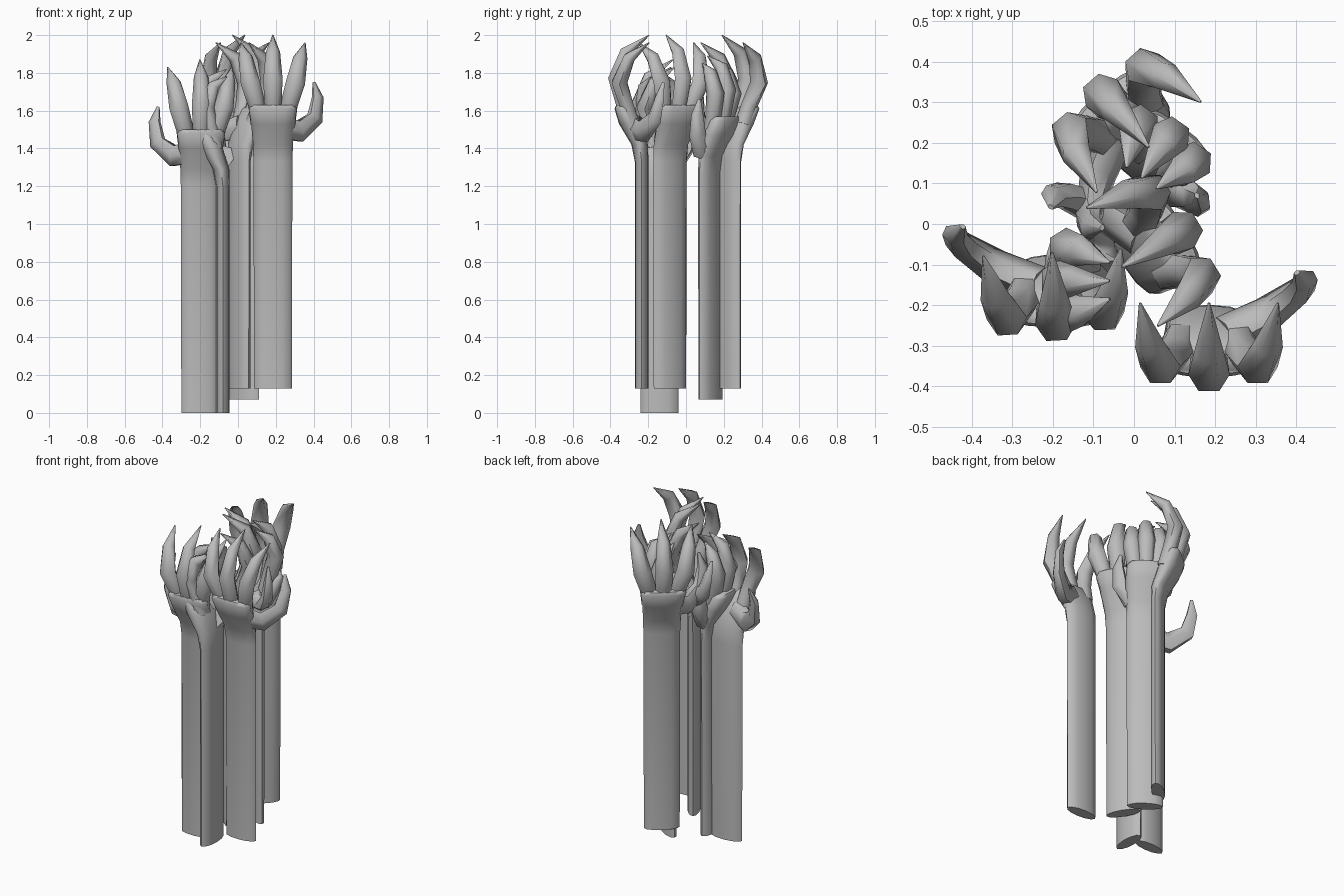
import bpy
import bmesh
from math import cos, sin, pi, radians, copysign
from mathutils import Vector, Matrix

cube = bpy.data.objects.get("Cube")
if cube:
    bpy.data.objects.remove(cube, do_unlink=True)

# Single grey material
grey = bpy.data.materials.new("plain grey")
grey.use_nodes = True
GREY = (0.5, 0.5, 0.5, 1)
grey.diffuse_color = GREY
grey.node_tree.nodes["Principled BSDF"].inputs["Base Color"].default_value = GREY


def skin(bm, rings):
    """Bridge rings of points into a closed tube."""
    loops = [[bm.verts.new(p) for p in ring] for ring in rings]
    n = len(loops[0])
    for a, b in zip(loops, loops[1:]):
        for i in range(n):
            j = (i + 1) % n
            bm.faces.new((a[i], a[j], b[j], b[i]))
    bm.faces.new(loops[0][::-1])
    bm.faces.new(loops[-1])


def lens(y, z, half_width, half_depth, power=1.0, n=6):
    """Flat almond cross-section; a lower power makes it boxier."""
    ring = []
    for i in range(2 * n):
        a = pi * i / n
        s = copysign(abs(sin(a)) ** power, sin(a))
        ring.append(Vector((half_width * cos(a), y + half_depth * s, z)))
    return ring


def claw(bm, points, radii, side, depth, sides=6):
    """Tapered digit that follows a bent path."""
    pts = [Vector(p) for p in points]
    rings = []
    for i, p in enumerate(pts):
        t = (pts[min(i + 1, len(pts) - 1)] - pts[max(i - 1, 0)]).normalized()
        u = (side - t * side.dot(t)).normalized()
        v = t.cross(u) * depth
        rings.append([p + (u * cos(2 * pi * k / sides) + v * sin(2 * pi * k / sides)) * radii[i]
                      for k in range(sides)])
    skin(bm, rings)


# Shared digit shapes: (y, z) along the finger, thickness, sideways fan
FINGER = [(-0.07, 1.40), (-0.10, 1.51), (-0.137, 1.64), (-0.085, 1.78), (0.04, 1.87)]
CLOSED_FINGER = [(-0.06, 1.40), (-0.08, 1.51), (-0.107, 1.64), (-0.07, 1.76), (0.02, 1.82)]
FINGER_R = [0.048, 0.046, 0.051, 0.038, 0.003]
OPEN_FAN = [0.07, 0.085, 0.12, 0.145, 0.17]
CLOSED_FAN = [0.05, 0.06, 0.08, 0.075, 0.045]
THUMB = [(0.04, -0.04, 1.385), (0.14, 0.01, 1.36), (0.222, 0.07, 1.43),
         (0.237, 0.095, 1.54), (0.217, 0.115, 1.62)]
THUMB_R = [0.05, 0.045, 0.034, 0.024, 0.006]


def hand(name, x, y, z, facing, mirrored=False, closed=False):
    bm = bmesh.new()
    # Forearm flaring into the palm
    palm = 0.11 if closed else 0.128
    skin(bm, [lens(0, 0, 0.1, 0.036), lens(0, 1.2, 0.103, 0.036),
              lens(-0.01, 1.29, 0.106, 0.044, 0.9), lens(-0.06, 1.40, 0.115, 0.06, 0.7),
              lens(-0.095, 1.48, palm, 0.048, 0.6), lens(-0.105, 1.50, palm - 0.015, 0.03, 0.6)])
    # Three fingers
    fan = CLOSED_FAN if closed else OPEN_FAN
    for s in (-1, 0, 1):
        path = [(s * f, fy + (0.02 * abs(s) if i < 4 else 0), fz - 0.01 * i * abs(s))
                for i, (f, (fy, fz)) in enumerate(zip(fan, CLOSED_FINGER if closed else FINGER))]
        claw(bm, path, FINGER_R, Vector((1, 0, 0)), 0.92)
    # Thumb
    path = [(px * 0.63, py * -0.2, pz - 0.03) if closed else (px, py, pz)
            for px, py, pz in THUMB]
    claw(bm, path, THUMB_R, Vector((0.45, -0.9, 0)), 1.4)
    # Place, mirroring the opposite hands
    if mirrored:
        bm.transform(Matrix.Scale(-1, 4, (1, 0, 0)))
    bm.transform(Matrix.Translation((x, y, z)) @ Matrix.Rotation(radians(facing), 4, "Z"))
    bmesh.ops.recalc_face_normals(bm, faces=bm.faces)
    mesh = bpy.data.meshes.new(name)
    bm.to_mesh(mesh)
    bm.free()
    obj = bpy.data.objects.new(name, mesh)
    bpy.context.collection.objects.link(obj)
    mesh.materials.append(grey)
    bpy.ops.object.select_all(action="DESELECT")
    obj.select_set(True)
    bpy.context.view_layer.objects.active = obj
    bpy.ops.object.shade_smooth_by_angle(angle=radians(65))


# Cluster of reaching hands
hand("front_left_hand", 0.185, -0.235, 0.13, 0)
hand("centre_hand", 0.005, -0.085, 0.13, 121)
hand("back_hand", 0.01, 0.22, 0.13, 221)
hand("front_right_hand", -0.2, -0.11, 0, 3, mirrored=True)
hand("side_closed_hand", -0.08, -0.14, 0, -90, mirrored=True, closed=True)
hand("back_closed_hand", 0.03, 0.13, 0.07, 145, mirrored=True, closed=True)
